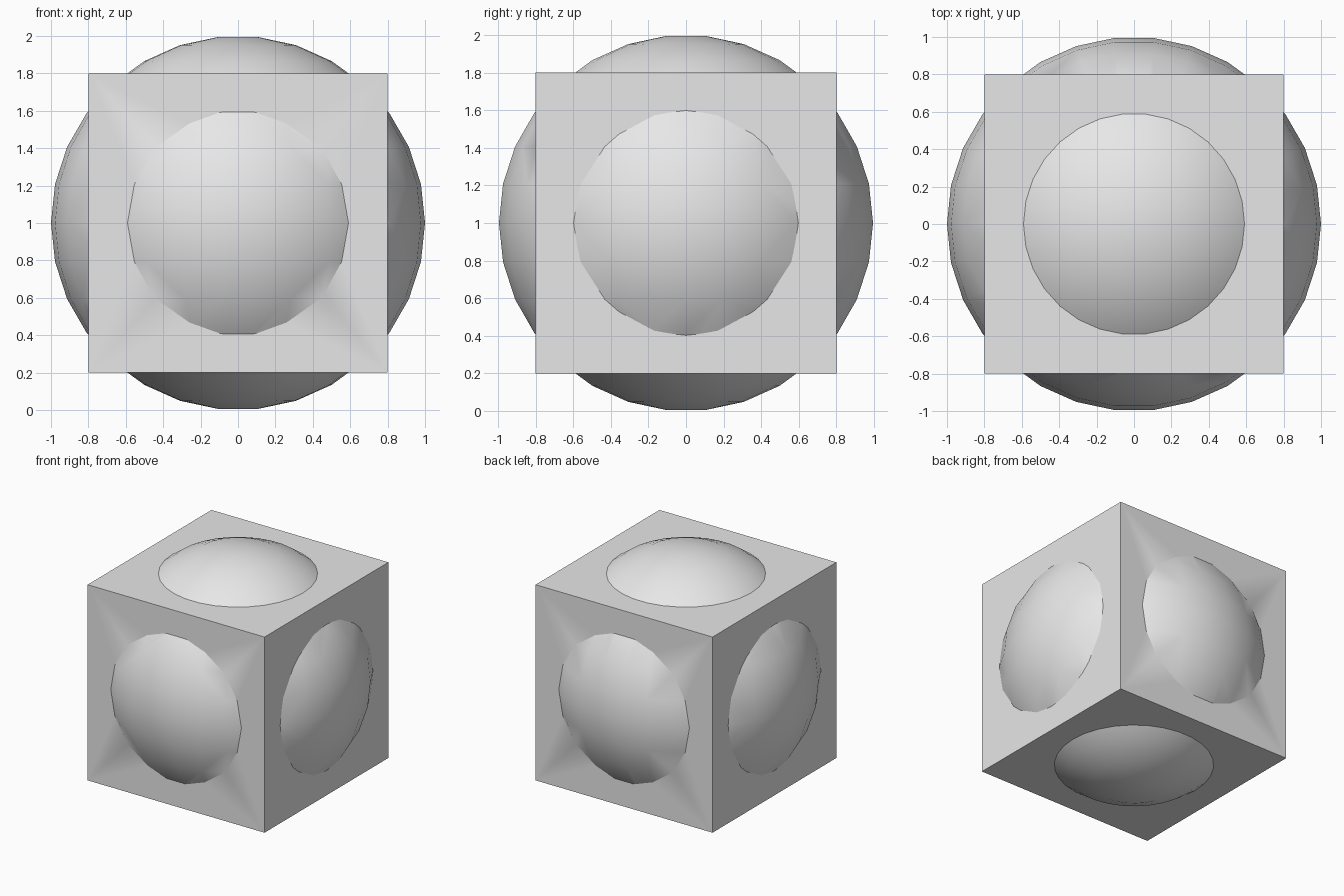
import bpy
import bmesh
from math import sin, cos, pi, radians

default = bpy.data.objects.get("Cube")
if default:
    bpy.data.objects.remove(default, do_unlink=True)

SEGMENTS, RINGS = 30, 15
RADIUS, CUBE_SIZE, CENTRE_Z = 1.0, 1.6, 1.0

grey = bpy.data.materials.new("light_grey")
grey.use_nodes = True
colour = (0.8, 0.8, 0.8, 1.0)
grey.diffuse_color = colour
grey.node_tree.nodes["Principled BSDF"].inputs["Base Color"].default_value = colour


def make_object(name, bm):
    """Turn a bmesh into a grey object at the model's centre height."""
    bmesh.ops.recalc_face_normals(bm, faces=bm.faces)
    mesh = bpy.data.meshes.new(name)
    bm.to_mesh(mesh)
    bm.free()
    mesh.materials.append(grey)
    obj = bpy.data.objects.new(name, mesh)
    obj.location.z = CENTRE_Z
    bpy.context.collection.objects.link(obj)
    return obj


# Ball made of stacked rings, with small flat caps instead of pole points
bm = bmesh.new()
rings = []
for i in range(RINGS):
    polar = (i + 0.5) * pi / RINGS
    r, z = RADIUS * sin(polar), RADIUS * cos(polar)
    turns = [2 * pi * j / SEGMENTS for j in range(SEGMENTS)]
    rings.append([bm.verts.new((r * cos(a), r * sin(a), z)) for a in turns])
for upper, lower in zip(rings, rings[1:]):
    for j in range(SEGMENTS):
        k = (j + 1) % SEGMENTS
        bm.faces.new((upper[j], lower[j], lower[k], upper[k]))
bm.faces.new(rings[0])
bm.faces.new(rings[-1])
ball = make_object("ball", bm)

# Cube that the ball bulges out of on every side
bm = bmesh.new()
bmesh.ops.create_cube(bm, size=CUBE_SIZE)
body = make_object("cube_with_ball", bm)

# Fuse both into one solid
union = body.modifiers.new("join_ball", 'BOOLEAN')
union.operation = 'UNION'
union.solver = 'EXACT'
union.object = ball
bpy.ops.object.select_all(action='DESELECT')
body.select_set(True)
bpy.context.view_layer.objects.active = body
bpy.context.view_layer.update()
bpy.ops.object.modifier_apply(modifier=union.name)
bpy.data.objects.remove(ball, do_unlink=True)

# Smooth ball, crisp cube edges and seams
bpy.ops.object.shade_smooth_by_angle(angle=radians(30))
